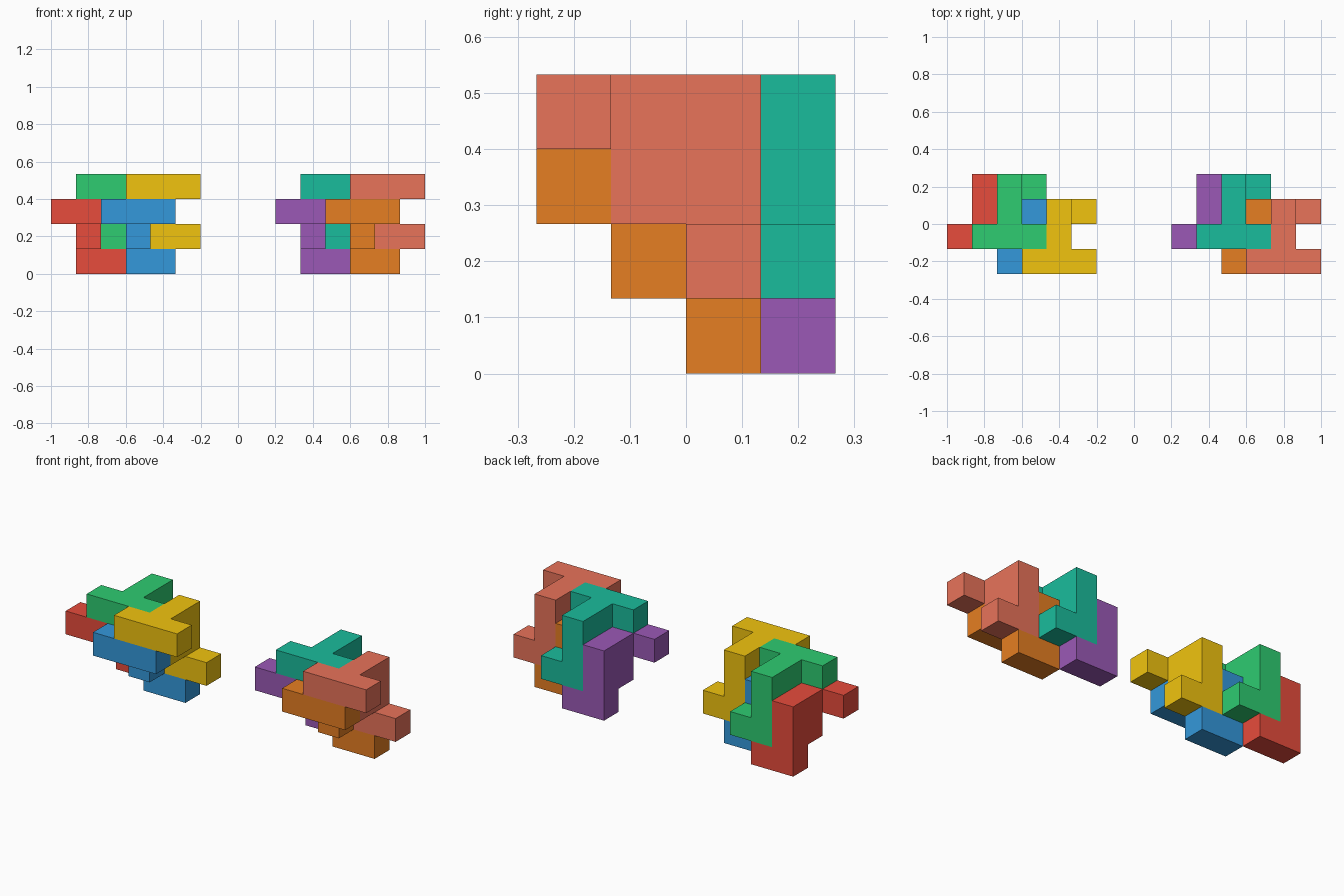
import bpy, bmesh
from mathutils import Vector

if "Cube" in bpy.data.objects:
    bpy.data.objects.remove(bpy.data.objects["Cube"])

U = 2 / 15  # edge length of one cube cell

# One puzzle piece: front bar, stem running back, web below it, foot
PIECE = [(-1, 0, 0), (0, 0, 0), (1, 0, 0),
         (0, 1, 0), (0, 2, 0),
         (0, 1, -1), (0, 2, -1),
         (0, 2, -2), (1, 2, -2)]


def linear(hex_code):
    """Convert a hex colour to linear RGBA."""
    rgb = [int(hex_code[i:i + 2], 16) / 255 for i in (0, 2, 4)]
    return [c / 12.92 if c < 0.04045 else ((c + 0.055) / 1.055) ** 2.4 for c in rgb] + [1]


def add_piece(name, cell, hex_code):
    """Build the outer skin of the cells as one clean solid."""
    bm = bmesh.new()
    for c in PIECE:
        for axis in range(3):
            for sign in (-1, 1):
                n = Vector((0, 0, 0))
                n[axis] = sign
                if tuple(int(v) for v in Vector(c) + n) in PIECE:
                    continue
                a, b = Vector((0, 0, 0)), Vector((0, 0, 0))
                a[(axis + 1) % 3] = 0.5
                b[(axis + 2) % 3] = 0.5 * sign
                mid = Vector(c) + n / 2 + Vector((0.5, 0.5, 0.5))
                corners = (mid - a - b, mid + a - b, mid + a + b, mid - a + b)
                bm.faces.new([bm.verts.new(p * U) for p in corners])
    bmesh.ops.remove_doubles(bm, verts=bm.verts, dist=U / 100)
    bmesh.ops.dissolve_limit(bm, angle_limit=0.01, verts=bm.verts, edges=bm.edges)
    bmesh.ops.recalc_face_normals(bm, faces=bm.faces)
    mesh = bpy.data.meshes.new(name)
    bm.to_mesh(mesh)
    bm.free()
    mat = bpy.data.materials.new(name)
    mat.diffuse_color = linear(hex_code)
    mat.use_nodes = True
    mat.node_tree.nodes["Principled BSDF"].inputs["Base Color"].default_value = mat.diffuse_color
    mesh.materials.append(mat)
    obj = bpy.data.objects.new(name, mesh)
    # Grid origin is the left front bottom corner of the model
    obj.location = Vector(cell) * U + Vector((-1, -2 * U, 0))
    bpy.context.collection.objects.link(obj)


# Four interlocking placements, repeated as two clusters
PLACES = [(4, 0, 3), (3, 0, 2), (2, 1, 3), (1, 1, 2)]
CLUSTERS = [(0, [("yellow", "F1C40F"), ("blue", "3498DB"), ("green", "2ECC71"), ("red", "E74C3C")]),
            (9, [("salmon", "E8735A"), ("orange", "E67E22"), ("teal", "1ABC9C"), ("purple", "9B59B6")])]
for shift, colours in CLUSTERS:
    for (x, y, z), (colour, code) in zip(PLACES, colours):
        add_piece(colour + "_piece", (x + shift, y, z), code)
